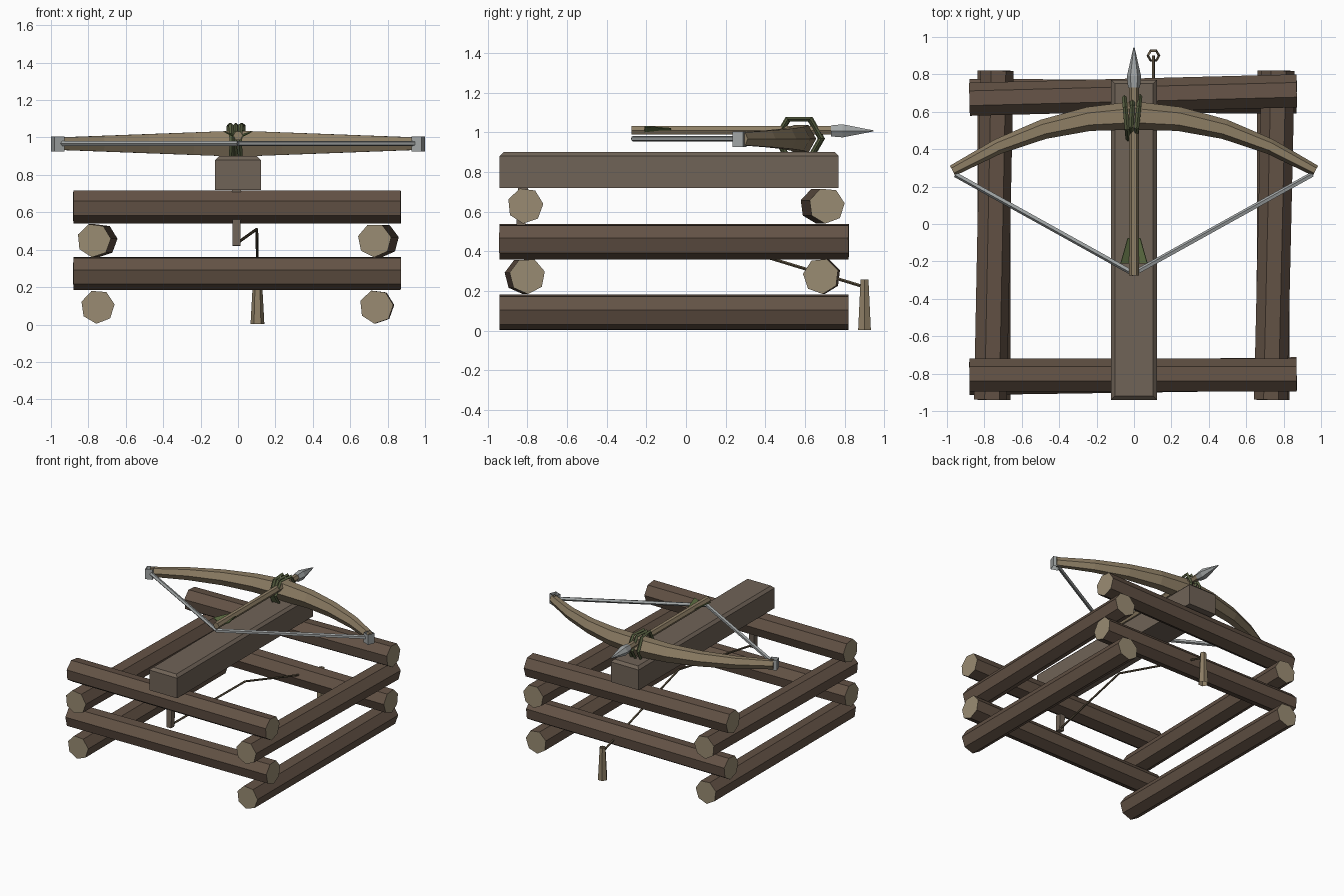
import bpy, bmesh, math, random
from mathutils import Vector, Matrix

if "Cube" in bpy.data.objects:
    bpy.data.objects.remove(bpy.data.objects["Cube"])

random.seed(4)


def material(name, rgb):
    m = bpy.data.materials.new(name)
    m.diffuse_color = (*rgb, 1)
    m.use_nodes = True
    m.node_tree.nodes["Principled BSDF"].inputs["Base Color"].default_value = m.diffuse_color
    return m


BARK = material("bark", (0.125, 0.085, 0.06))
CUT = material("cut_wood", (0.32, 0.26, 0.17))
STOCK = material("stock_wood", (0.16, 0.125, 0.095))
BOW = material("bow_wood", (0.27, 0.21, 0.13))
CORD = material("cord", (0.11, 0.085, 0.05))
GREEN = material("green", (0.12, 0.17, 0.06))
LASH = material("lashing", (0.10, 0.12, 0.055))
METAL = material("metal", (0.36, 0.38, 0.38))


def finish(name, bm, *mats):
    bmesh.ops.recalc_face_normals(bm, faces=bm.faces)
    me = bpy.data.meshes.new(name)
    bm.to_mesh(me)
    bm.free()
    for m in mats:
        me.materials.append(m)
    ob = bpy.data.objects.new(name, me)
    bpy.context.collection.objects.link(ob)
    return ob


def loft(name, path, radii, sides, mat, cap=None, closed=True, phase=0.0):
    """Flat-sided tube along a path; radii are (sideways, upward) per point."""
    pts = [Vector(p) for p in path]
    bm = bmesh.new()
    rings = []
    for i, p in enumerate(pts):
        t = (pts[min(i + 1, len(pts) - 1)] - pts[max(i - 1, 0)]).normalized()
        ref = Vector((0, 0, 1)) if abs(t.z) < 0.9 else Vector((0, 1, 0))
        u = t.cross(ref).normalized()
        v = u.cross(t)
        a, b = radii[i] if isinstance(radii[i], tuple) else (radii[i],) * 2
        ring = []
        for k in range(sides):
            w = phase + math.tau * k / sides
            ring.append(bm.verts.new(p + u * a * math.cos(w) + v * b * math.sin(w)))
        rings.append(ring)
    for r, s in zip(rings, rings[1:]):
        for k in range(sides):
            n = (k + 1) % sides
            bm.faces.new((r[k], r[n], s[n], s[k]))
    if closed:
        for r in (rings[0], rings[-1]):
            bm.faces.new(r).material_index = 1 if cap else 0
    return finish(name, bm, mat, *([cap] if cap else []))


def log(name, a, b):
    a, b = Vector(a), Vector(b)
    loft(name, (a, (a + b) / 2, b), (0.091, 0.091, 0.091), 7, BARK, CUT,
         phase=-math.pi / 2 + random.uniform(-0.15, 0.15))


# stacked log frame, alternating direction
log("base_log_left", (-0.75, -0.94, 0.095), (-0.75, 0.82, 0.095))
log("base_log_right", (0.74, -0.94, 0.095), (0.745, 0.82, 0.095))
log("cross_log_front", (-0.88, -0.825, 0.275), (0.87, -0.80, 0.275))
log("cross_log_back", (-0.88, 0.69, 0.275), (0.87, 0.68, 0.275))
log("side_log_left", (-0.77, -0.94, 0.45), (-0.735, 0.82, 0.45))
log("side_log_right", (0.73, -0.94, 0.45), (0.77, 0.82, 0.45))
log("top_log_front", (-0.88, -0.81, 0.63), (0.87, -0.81, 0.63))
log("top_log_back", (-0.88, 0.665, 0.63), (0.87, 0.71, 0.63))

# stock with chamfered upper edges
bm = bmesh.new()
bmesh.ops.create_cube(bm, size=1, matrix=Matrix.Translation((0, -0.085, 0.81))
                      @ Matrix.Diagonal((0.245, 1.71, 0.18, 1)))
top = [e for e in bm.edges if all(v.co.z > 0.85 for v in e.verts)]
bmesh.ops.bevel(bm, geom=top, offset=0.02, segments=1, affect='EDGES')
finish("stock", bm, STOCK)

# bow
N = 8
path, radii = [], []
for i in range(N + 1):
    s = 2 * i / N - 1
    path.append((0.97 * s, 0.58 - 0.295 * s * s, 0.967))
    radii.append((0.076 - 0.046 * abs(s), 0.08 - 0.042 * abs(s)))
loft("bow", path, radii, 6, BOW)

# tip sleeves and bowstring
for side, sx in (("left", -1), ("right", 1)):
    loft("tip_sleeve_" + side, [(sx * 0.964, 0.27, 0.925), (sx * 0.964, 0.27, 1.005)],
         (0.039, 0.039), 4, METAL, closed=False, phase=math.radians(45 + 20 * sx))
    loft("bowstring_" + side, [(sx * 0.955, 0.265, 0.968), (0, -0.265, 0.968)],
         (0.015, 0.015), 5, METAL)

# bolt: shaft, head, two vanes
loft("bolt_shaft", [(0, -0.275, 1.01), (0, 0.74, 1.01)], (0.026, 0.026), 6, BOW)
loft("bolt_head", [(0, 0.73, 1.007), (0, 0.79, 1.007), (0, 0.945, 1.007)],
     (0.032, 0.038, 0.003), 6, METAL)
bm = bmesh.new()
for sx in (-1, 1):
    bm.faces.new([bm.verts.new((sx * x, y, z)) for x, y, z in
                  ((0.01, -0.21, 1.0), (0.07, -0.21, 1.032),
                   (0.032, -0.075, 1.022), (0.01, -0.075, 1.0))])
vanes = finish("bolt_vanes", bm, GREEN)
mod = vanes.modifiers.new("thickness", 'SOLIDIFY')
mod.thickness = 0.005

# lashing rings around bow and stock
for i, (x, y, tilt) in enumerate(((-0.042, 0.565, 5), (-0.012, 0.575, -3), (0.02, 0.57, -6))):
    bpy.ops.mesh.primitive_torus_add(major_segments=6, minor_segments=4,
                                     major_radius=0.113, minor_radius=0.013,
                                     location=(x, y, 0.968),
                                     rotation=(0, math.pi / 2, math.radians(tilt)))
    ring = bpy.context.object
    ring.name = "lashing_ring_%d" % (i + 1)
    # turn the hexagon so that a flat side faces up
    ring.data.transform(Matrix.Rotation(math.radians(30), 4, 'Z'))
    ring.data.materials.append(LASH)

# trigger lever, trip cord and stake
loft("trigger_lever", [(-0.008, -0.84, 0.42), (-0.008, -0.82, 0.73)],
     (0.029, 0.036), 4, STOCK, phase=math.pi / 4)
loft("trip_cord", [(-0.005, -0.84, 0.435), (0.1, -0.05, 0.51), (0.104, 0.9, 0.22)],
     (0.008, 0.008, 0.008), 5, CORD)
loft("stake", [(0.104, 0.9, 0.003), (0.104, 0.9, 0.257)], (0.037, 0.023), 6, BOW, closed=False)
